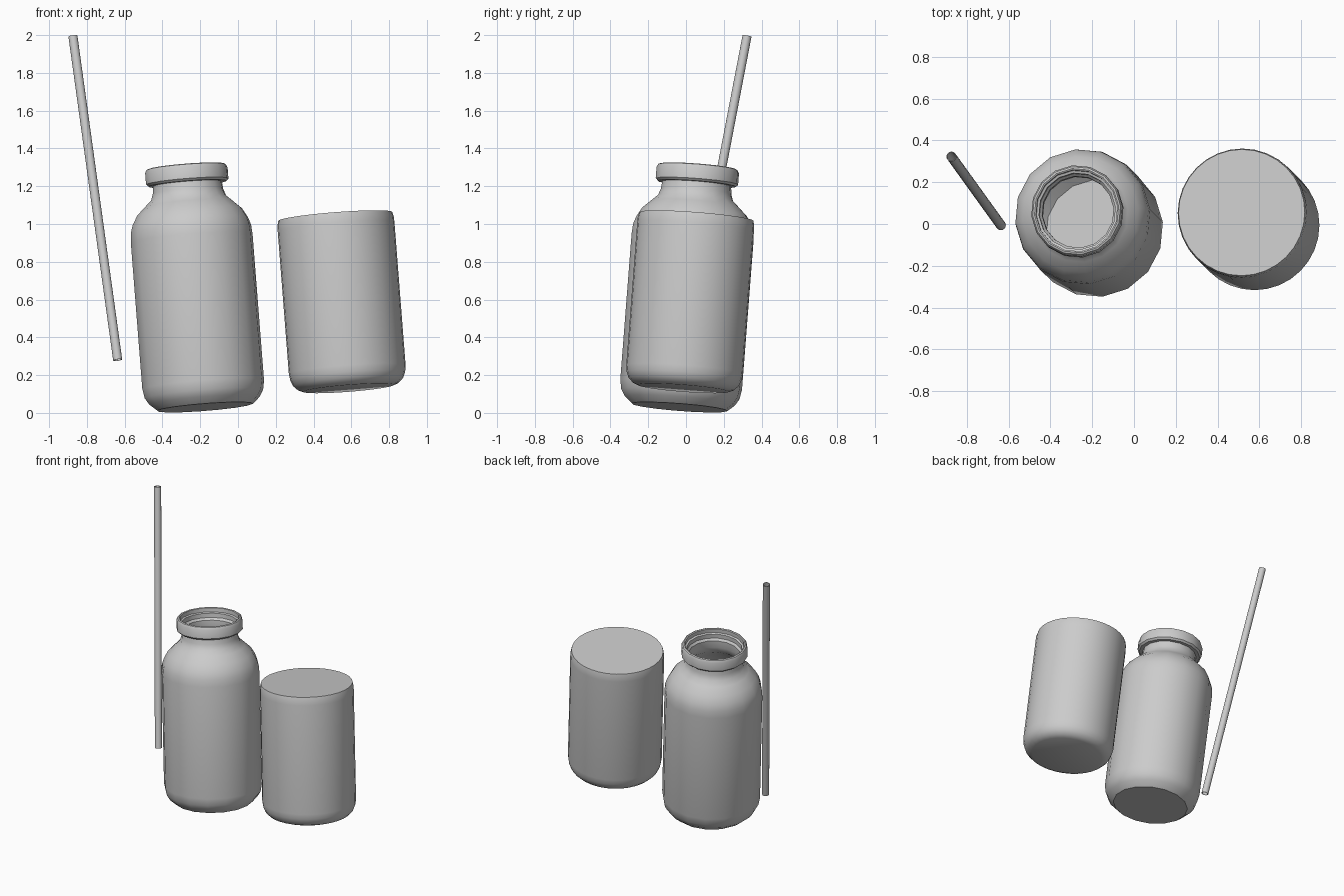
import bpy, bmesh, math
from mathutils import Vector, Matrix

cube = bpy.data.objects.get("Cube")
if cube:
    bpy.data.objects.remove(cube, do_unlink=True)

GREY = (0.6, 0.6, 0.6, 1.0)
grey = bpy.data.materials.new("plain grey")
grey.use_nodes = True
grey.diffuse_color = GREY
grey.node_tree.nodes["Principled BSDF"].inputs["Base Color"].default_value = GREY


def lathe(name, profile, sides, start, end, phase=0.0, closed=False):
    """Spin (radius, height) points about the line from start to end."""
    bm = bmesh.new()
    rings = []
    for r, h in profile:
        if r == 0:
            rings.append([bm.verts.new((0, 0, h))] * sides)
            continue
        angles = [phase + math.tau * i / sides for i in range(sides)]
        rings.append([bm.verts.new((r * math.cos(a), r * math.sin(a), h)) for a in angles])
    pairs = list(zip(rings, rings[1:]))
    if closed:
        pairs.append((rings[-1], rings[0]))
    for low, high in pairs:
        for i in range(sides):
            j = (i + 1) % sides
            corners = list(dict.fromkeys((low[i], low[j], high[j], high[i])))
            bm.faces.new(corners)
    bmesh.ops.recalc_face_normals(bm, faces=bm.faces)
    mesh = bpy.data.meshes.new(name)
    bm.to_mesh(mesh)
    bm.free()
    mesh.materials.append(grey)
    obj = bpy.data.objects.new(name, mesh)
    bpy.context.collection.objects.link(obj)
    start, end = Vector(start), Vector(end)
    turn = Vector((0, 0, 1)).rotation_difference(end - start).to_matrix().to_4x4()
    obj.matrix_world = Matrix.Translation(start) @ turn
    bpy.ops.object.select_all(action="DESELECT")
    obj.select_set(True)
    bpy.context.view_layer.objects.active = obj
    bpy.ops.object.shade_smooth_by_angle(angle=math.radians(32))
    return obj


# Jar: outer wall, rolled rim, then inner wall back down to the floor
outer = [(0, 0), (0.255, 0), (0.295, 0.035), (0.316, 0.07), (0.325, 0.12),
         (0.325, 0.9), (0.321, 0.95), (0.308, 0.99), (0.28, 1.04),
         (0.232, 1.085), (0.2, 1.115), (0.188, 1.15), (0.184, 1.19)]
rim = [(0.208, 1.19), (0.22, 1.202), (0.22, 1.262), (0.212, 1.278), (0.203, 1.282),
       (0.196, 1.278), (0.196, 1.25), (0.184, 1.245), (0.184, 1.215), (0.172, 1.2)]
inner = [(0.172, 1.15), (0.186, 1.105), (0.265, 1.03), (0.305, 0.94), (0.308, 0.9),
         (0.308, 0.12), (0.295, 0.07), (0.245, 0.025), (0, 0.025)]
lathe("jar", outer + rim + inner, 16, (-0.175, -0.035, 0.03), (-0.275, 0.064, 1.305),
      phase=math.radians(6))

# Solid filling standing beside the jar
filling = [(0, 0), (0.24, 0), (0.27, 0.012), (0.293, 0.035), (0.305, 0.065), (0.31, 0.1),
           (0.31, 0.86), (0.309, 0.89), (0.303, 0.915), (0, 0.915)]
lathe("filling", filling, 32, (0.586, -0.015, 0.13), (0.515, 0.055, 1.04))

# Hollow drinking straw
bottom, top = Vector((-0.637, -0.006, 0.28)), Vector((-0.874, 0.323, 1.995))
length = (top - bottom).length
tube = [(0.024, 0), (0.024, length), (0.02, length), (0.02, 0)]
lathe("straw", tube, 16, bottom, top, closed=True)
